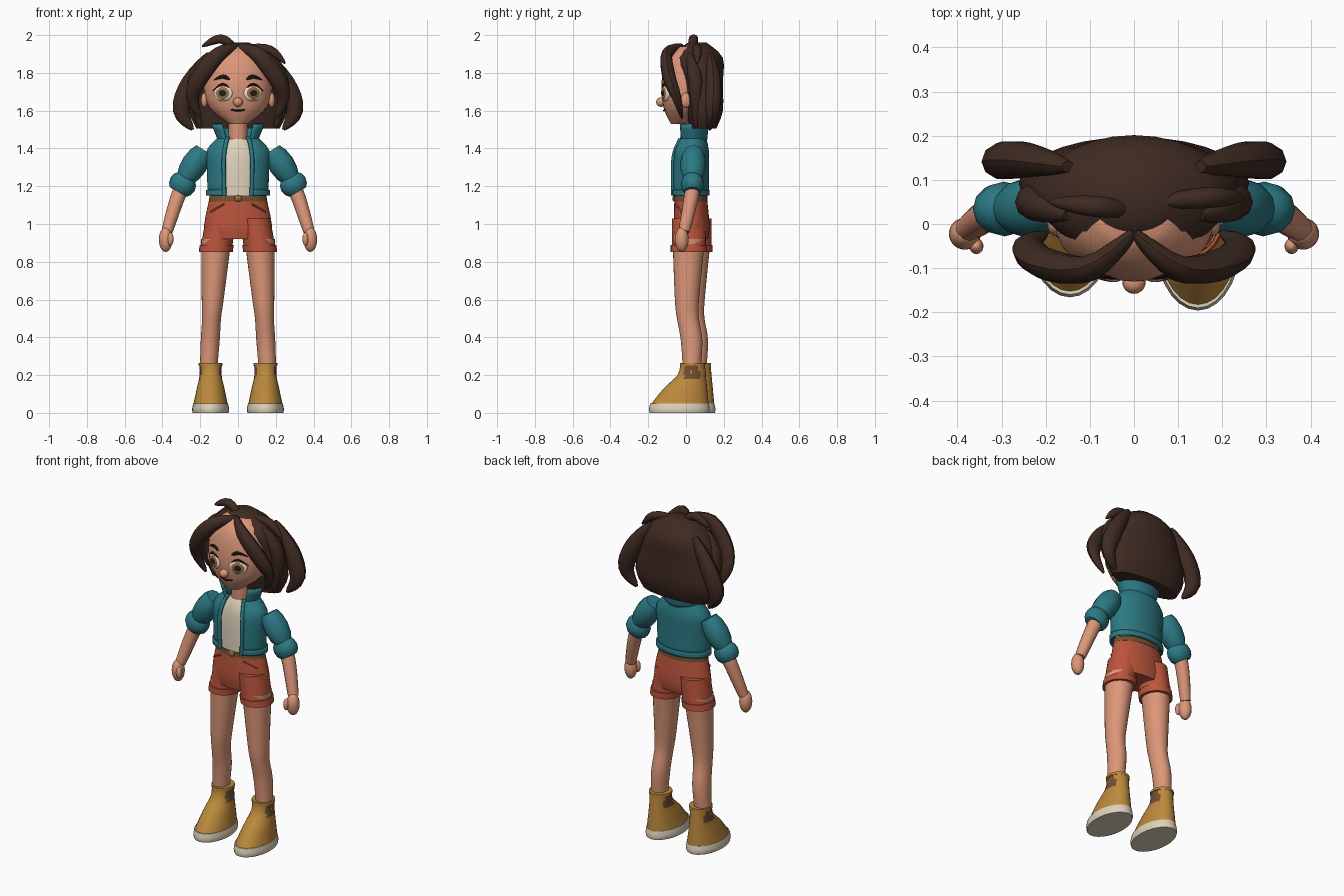
import bpy, bmesh
from math import sin, cos, pi, radians
from mathutils import Vector, Matrix

default_cube = bpy.data.objects.get("Cube")
if default_cube:
    bpy.data.objects.remove(default_cube)


def make_material(name, red, green, blue):
    material = bpy.data.materials.new(name)
    material.use_nodes = True
    colour = (red, green, blue, 1)
    material.diffuse_color = colour
    shader = material.node_tree.nodes["Principled BSDF"]
    shader.inputs["Base Color"].default_value = colour
    return material


skin = make_material("skin", .72, .31, .19)
hair_brown = make_material("hair brown", .05, .024, .016)
teal = make_material("jacket teal", .025, .19, .23)
rust = make_material("shorts rust", .5, .09, .045)
tan = make_material("boot tan", .5, .25, .045)
cream = make_material("cream", .73, .64, .5)
gold = make_material("iris gold", .3, .16, .04)
dark = make_material("dark brown", .02, .01, .01)
white = make_material("eye white", .8, .74, .66)
panel_brown = make_material("boot panel brown", .17, .08, .03)

parts = []


def finish(name, bm, materials):
    """Turn a bmesh into a named object."""
    bmesh.ops.recalc_face_normals(bm, faces=bm.faces)
    mesh = bpy.data.meshes.new(name)
    bm.to_mesh(mesh)
    bm.free()
    for material in materials:
        mesh.materials.append(material)
    obj = bpy.data.objects.new(name, mesh)
    bpy.context.collection.objects.link(obj)
    parts.append(obj)
    return obj


def spline(points, steps):
    """Pass a smooth curve through points of any dimension."""
    knots = [Vector(point) for point in points]
    knots = [knots[0]] + knots + [knots[-1]]
    curve = []
    for before, start, end, after in zip(knots, knots[1:], knots[2:], knots[3:]):
        for step in range(steps):
            t = step / steps
            bend = (end - before) * (1 - t) - (after - start) * t
            ease = t * t * (3 - 2 * t)
            curve.append(start.lerp(end, ease) + bend * t * (1 - t) / 2)
    return curve + [knots[-1]]


def bridge_rings(bm, rings, closed):
    """Join successive rings with quads, capping the ends of closed shapes."""
    rows = [[bm.verts.new(point) for point in ring] for ring in rings]
    count = len(rows[0])
    for low, high in zip(rows, rows[1:]):
        for i in range(count if closed else count - 1):
            j = (i + 1) % count
            bm.faces.new((low[i], low[j], high[j], high[i]))
    if closed:
        bm.faces.new(rows[0])
        bm.faces.new(rows[-1])


def loft(name, profile, *materials, x=0, slant=0, shift=0, gap=0, steps=3, sides=28):
    """Stack ellipses (height, half width, half depth, y); a gap opens the front."""
    bm = bmesh.new()
    start = radians(gap)
    span = 2 * (pi - start)
    angles = [start + span * i / (sides - bool(gap)) for i in range(sides)]
    rings = [[(x + slant * z + width * sin(a), y + shift - depth * cos(a), z)
              for a in angles]
             for z, width, depth, y in spline(profile, steps)]
    bridge_rings(bm, rings, not gap)
    obj = finish(name, bm, materials)
    if gap:
        shell = obj.modifiers.new("thickness", "SOLIDIFY")
        shell.thickness = .012
        shell.offset = 0
    return obj


# Thickness rules along a tube, from its start (t = 0) to its end (t = 1)
def even(t):
    return 1


def limb(t):
    return 1 - t * t / 3


def strand(t):
    return sin(pi * (.1 + .85 * t))


def puff(t):
    return .7 + .3 * sin(pi * t)


def tube(name, path, radius, material, taper, side=1, sides=10, flat=1):
    """Sweep a round or flattened section along a smooth path."""
    bm = bmesh.new()
    points = spline([(side * x, y, z) for x, y, z in path], 4)
    last = len(points) - 1
    angles = [2 * pi * k / sides for k in range(sides)]
    rings = []
    for i, point in enumerate(points):
        tangent = points[min(i + 1, last)] - points[max(i - 1, 0)]
        across = tangent.cross(Vector((0, 1, 0))).normalized()
        depth = tangent.normalized().cross(across) * flat
        thickness = radius * taper(i / last)
        rings.append([point + thickness * (across * cos(a) + depth * sin(a))
                      for a in angles])
    bridge_rings(bm, rings, True)
    return finish(name, bm, [material])


def ball(name, centre, size, *materials, turn=0):
    """Ellipsoid whose pole points forward."""
    bm = bmesh.new()
    bmesh.ops.create_uvsphere(bm, u_segments=20, v_segments=16, radius=1)
    matrix = (Matrix.Translation(centre) @ Matrix.Rotation(turn, 4, "Z")
              @ Matrix.Diagonal((*size, 1)) @ Matrix.Rotation(pi / 2, 4, "X"))
    bmesh.ops.transform(bm, matrix=matrix, verts=bm.verts)
    return finish(name, bm, materials)


# Head, neck and face
loft("head", [(1.53, .05, .05, -.03), (1.62, .155, .12, 0), (1.75, .18, .14, .01),
              (1.88, .15, .12, .02), (1.94, .08, .07, .03)], skin)
loft("neck", [(1.4, .05, .05, .03), (1.6, .05, .05, .02)], skin)
ball("nose", (0, -.133, 1.645), (.026, .025, .025), skin)
tube("mouth", [(-.04, -.11, 1.607), (0, -.117, 1.6), (.04, -.11, 1.607)],
     .005, dark, puff, sides=6)

# Hair mass and loose tufts
loft("hair_cap", [(1.505, .22, .07, .09), (1.6, .26, .1, .095), (1.75, .245, .115, .08),
                  (1.88, .19, .135, .06), (1.96, .06, .05, .06)], hair_brown)
tube("top_tuft", [(0, .03, 1.92), (-.09, .04, 1.98), (-.19, .05, 1.94)],
     .025, hair_brown, strand)
tube("side_tuft", [(.05, .05, 1.94), (.17, .06, 1.92), (.25, .06, 1.85)],
     .025, hair_brown, strand)

# Shirt and jacket
loft("shirt", [(1.1, .13, .08, .02), (1.36, .13, .08, .025), (1.45, .06, .055, .03)], cream)
loft("jacket_body", [(1.16, .155, .095, .02), (1.3, .16, .095, .02),
                     (1.39, .16, .09, .025), (1.46, .095, .065, .035)], teal, gap=27)
loft("jacket_hem", [(1.15, .164, .1, .02), (1.18, .164, .1, .02)], teal, gap=27)
loft("jacket_collar", [(1.43, .095, .07, .035), (1.53, .135, .08, .035)], teal, gap=38)

# Shorts and belt
loft("shorts_hips", [(.92, .16, .085, .03), (.99, .18, .095, .03),
                     (1.14, .15, .086, .025)], rust)
loft("belt", [(1.12, .155, .09, .025), (1.15, .15, .088, .025)], panel_brown, steps=1)
ball("belt_buckle", (0, -.064, 1.136), (.02, .008, .017), gold)

for label, side in (("left", 1), ("right", -1)):
    # One foot stands slightly ahead of the other
    stance = {"shift": -.015 * side}

    # Eye, with pupil and iris picked out around the forward pole
    eye_centre = Vector((side * .077, -.107, 1.693))
    eye_turn = side * radians(20)
    eye = ball(label + "_eye", eye_centre, (.052, .018, .044),
               white, gold, dark, turn=eye_turn)
    to_eye_frame = Matrix.Rotation(-eye_turn, 3, "Z")
    for face in eye.data.polygons:
        offset = to_eye_frame @ (face.center - eye_centre)
        if offset.y < 0:
            distance = offset.xz.length
            face.material_index = (distance < .034) + (distance < .018)
    tube(label + "_lash", [(.025, -.122, 1.705), (.08, -.115, 1.74), (.133, -.084, 1.705)],
         .007, dark, strand, side, sides=6)
    tube(label + "_eyebrow", [(.035, -.122, 1.76), (.08, -.112, 1.78), (.13, -.084, 1.76)],
         .011, dark, strand, side, sides=6, flat=.6)
    ball(label + "_ear", (side * .178, 0, 1.655), (.018, .027, .04), skin)

    # Hair locks framing the face and flaring out behind
    tube(label + "_fringe", [(0, -.02, 1.94), (.1, -.1, 1.9), (.2, -.09, 1.78),
                             (.24, -.05, 1.67), (.2, -.02, 1.56)],
         .047, hair_brown, strand, side, flat=.75)
    tube(label + "_side_lock", [(.15, .02, 1.9), (.23, .05, 1.75), (.2, .055, 1.51)],
         .04, hair_brown, strand, side)
    tube(label + "_back_lock", [(.15, .13, 1.9), (.25, .145, 1.75), (.3, .14, 1.6),
                                (.24, .125, 1.5)],
         .052, hair_brown, strand, side, flat=.85)

    # Jacket front edge and puffed sleeve with a rolled cuff
    tube(label + "_jacket_edge", [(.072, -.068, 1.15), (.075, -.067, 1.35),
                                  (.058, -.03, 1.45)], .011, teal, even, side)
    tube(label + "_sleeve", [(.18, .04, 1.39), (.28, .035, 1.24)],
         .069, teal, puff, side, sides=12)
    tube(label + "_cuff", [(.27, .035, 1.25), (.317, .033, 1.17)],
         .073, teal, puff, side, sides=12, flat=.85)

    # Arm and mitten hand
    tube(label + "_arm", [(.19, .04, 1.37), (.3, .035, 1.19), (.376, -.01, .96)],
         .044, skin, limb, side, sides=12)
    ball(label + "_hand", (side * .383, -.022, .918), (.036, .036, .066), skin)
    ball(label + "_thumb", (side * .357, -.05, .92), (.016, .018, .035), skin)

    # Shorts leg, turned-up hem and pocket seam
    shorts_line = {"x": side * .25, "slant": side * -.155, **stance}
    loft(label + "_shorts_leg", [(.86, .084, .09, .03), (1.03, .08, .09, .03)],
         rust, **shorts_line)
    loft(label + "_shorts_hem", [(.853, .09, .096, .03), (.89, .09, .096, .03)],
         rust, steps=1, **shorts_line)
    tube(label + "_pocket_seam", [(.075, -.057, 1.105), (.145, -.022, 1.065)],
         .005, rust, even, side, sides=6)

    # Leg
    loft(label + "_leg", [(.2, .045, .045, .045), (.38, .05, .057, .045),
                          (.5, .05, .058, .025), (.6, .058, .064, .02),
                          (.92, .08, .086, .03)],
         skin, x=side * .17, slant=side * -.06, **stance)

    # Boot with side panels, top collar and sole
    foot = {"x": side * .145, **stance}
    boot = loft(label + "_boot", [(.04, .092, .155, -.02), (.13, .073, .115, .012),
                                  (.2, .058, .075, .045), (.26, .06, .065, .05)],
                tan, panel_brown, **foot)
    for face in boot.data.polygons:
        if face.center.z > .18 and abs(face.normal.x) > .88:
            face.material_index = 1
    loft(label + "_boot_collar", [(.25, .063, .067, .05), (.265, .063, .067, .05)],
         tan, steps=1, **foot)
    loft(label + "_sole", [(0, .095, .158, -.02), (.02, .098, .161, -.02),
                           (.05, .092, .155, -.02)], cream, **foot)

# Smooth shading that keeps hard edges
bpy.ops.object.select_all(action="DESELECT")
for obj in parts:
    obj.select_set(True)
bpy.context.view_layer.objects.active = parts[0]
bpy.ops.object.shade_smooth_by_angle(angle=radians(40))
